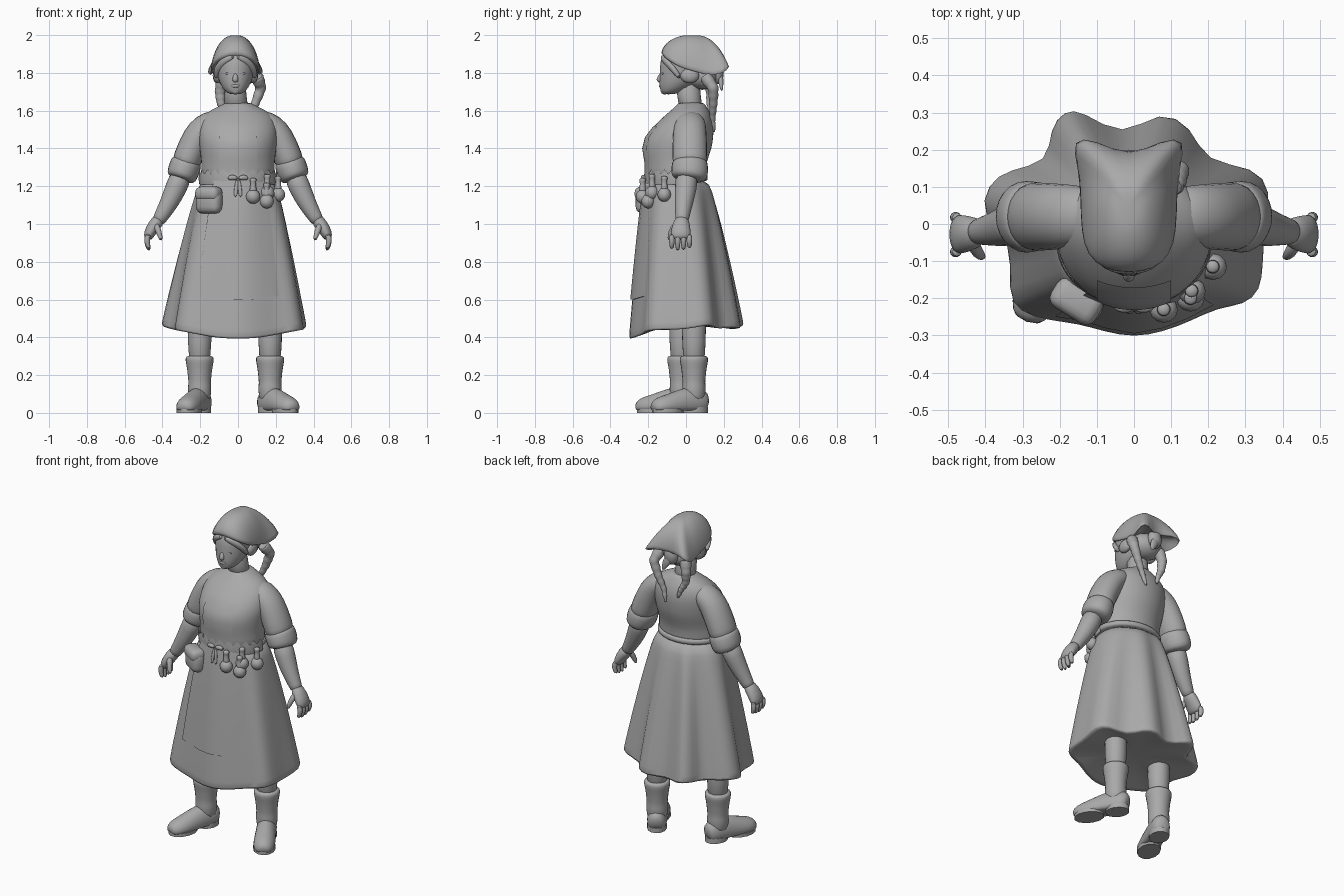
import bpy
import bmesh
import math
from mathutils import Vector, Matrix

default_cube = bpy.data.objects.get("Cube")
if default_cube:
    bpy.data.objects.remove(default_cube, do_unlink=True)

grey = bpy.data.materials.new("clay_grey")
grey.use_nodes = True
tone = (0.4, 0.4, 0.4, 1)
grey.diffuse_color = tone
grey.node_tree.nodes["Principled BSDF"].inputs["Base Color"].default_value = tone

AXIS_X, AXIS_Y, AXIS_Z = Vector((1, 0, 0)), Vector((0, 1, 0)), Vector((0, 0, 1))


def finish(name, bm, subdivide=0, angle=50):
    """Turn a bmesh into a shaded object with the shared material."""
    bmesh.ops.recalc_face_normals(bm, faces=bm.faces)
    mesh = bpy.data.meshes.new(name)
    bm.to_mesh(mesh)
    bm.free()
    mesh.materials.append(grey)
    mesh.shade_smooth()
    mesh.set_sharp_from_angle(angle=math.radians(angle))
    obj = bpy.data.objects.new(name, mesh)
    bpy.context.collection.objects.link(obj)
    if subdivide:
        modifier = obj.modifiers.new("smooth", 'SUBSURF')
        modifier.levels = modifier.render_levels = subdivide
    return obj


def skin(name, rings, closed=True, subdivide=0, angle=50):
    """Bridge equal-length rows of points with quads, capping closed ends."""
    bm = bmesh.new()
    rows = [[bm.verts.new(p) for p in ring] for ring in rings]
    count = len(rows[0])
    for low, high in zip(rows, rows[1:]):
        for i in range(count if closed else count - 1):
            j = (i + 1) % count
            bm.faces.new((low[i], low[j], high[j], high[i]))
    if closed:
        bm.faces.new(rows[0])
        bm.faces.new(rows[-1])
    return finish(name, bm, subdivide, angle)


def loft(name, stations, side=1, sides=12, flat=False, ref=AXIS_Y, subdivide=1,
         floor=None, place=None):
    """Sweep ellipses along stations of (x, y, z, radius_a, radius_b)."""
    centers = [Vector(s[:3]) for s in stations]
    rings = []
    for k, station in enumerate(stations):
        after = centers[min(k + 1, len(centers) - 1)]
        along = (after - centers[max(k - 1, 0)]).normalized()
        if flat:
            along = AXIS_Z
        a = along.cross(ref).normalized()
        b = a.cross(along)
        ring = []
        for i in range(sides):
            turn = math.tau * i / sides
            p = centers[k] + a * station[3] * math.cos(turn) + b * station[4] * math.sin(turn)
            if floor is not None:
                p.z = max(p.z, floor)
            if place:
                p = place @ p
            ring.append((p.x * side, p.y, p.z))
        rings.append(ring)
    return skin(name, rings, subdivide=subdivide, angle=80)


def ball(name, center, size):
    bm = bmesh.new()
    matrix = Matrix.Translation(center) @ Matrix.Diagonal((*size, 1))
    bmesh.ops.create_uvsphere(bm, u_segments=12, v_segments=8, radius=1, matrix=matrix)
    return finish(name, bm, angle=80)


def box(name, center, size, turn, bevel):
    bm = bmesh.new()
    matrix = (Matrix.Translation(center) @ Matrix.Rotation(turn, 4, 'Z')
              @ Matrix.Diagonal((*size, 1)))
    bmesh.ops.create_cube(bm, size=1, matrix=matrix)
    bmesh.ops.bevel(bm, geom=bm.edges[:], offset=bevel, segments=3, affect='EDGES', profile=0.5)
    return finish(name, bm)


# Skirt: folded hem outline blended up to an oval waist
HEM = [(.23, -.225), (.15, -.265), (.08, -.292), (0, -.308), (-.08, -.292), (-.15, -.27),
       (-.23, -.262), (-.315, -.24), (-.345, -.185), (-.325, -.05), (-.42, .02), (-.4, .11),
       (-.34, .15), (-.23, .165), (-.23, .26), (-.19, .31), (-.14, .31), (-.03, .23),
       (.07, .315), (.16, .265), (.19, .165), (.33, .158), (.375, .09), (.355, 0),
       (.35, -.11), (.345, -.18), (.3, -.22)]


def skirt_point(column, t, lift=0):
    x, y = HEM[column]
    hem_z = 0.39 + 0.19 * max(abs(x) - 0.1, 0) + 0.19 * max(y, 0)
    turn = math.atan2((y + 0.05) / 0.27, x / 0.37)
    waist = Vector((0.195 * math.cos(turn), -0.05 + 0.163 * math.sin(turn), 1.25))
    point = waist.lerp(Vector((x, y, hem_z)), t ** 0.8)
    point.z = 1.25 + (hem_z - 1.25) * t
    return point + Vector((lift * math.cos(turn), lift * math.sin(turn), 0))


skirt_rings = [[skirt_point(c, r / 10) for c in range(len(HEM))] for r in range(11)]
skirt_rings.append([Vector((p.x * .98, p.y * .98, p.z + .002)) for p in skirt_rings[-1]])
skirt_rings.append([Vector((p.x * .5, p.y * .5, .46)) for p in skirt_rings[-1]])
skin("skirt", skirt_rings, subdivide=1, angle=120)

# Apron laid over the front of the skirt
skin("apron", [[skirt_point(c, r * 0.755 / 8, 0.006) for c in range(7)] for r in range(9)]
     + [[skirt_point(c, 0.755, -0.01) for c in range(7)]], closed=False, angle=60)

# Bodice
TORSO = [(0, -.05, 1.22, .2, .165), (0, -.058, 1.27, .197, .16), (0, -.055, 1.33, .195, .165),
         (0, -.046, 1.4, .205, .185), (0, -.035, 1.46, .212, .181), (0, -.01, 1.52, .208, .16),
         (0, .01, 1.57, .19, .128), (0, .022, 1.605, .145, .098), (0, .027, 1.63, .085, .076),
         (0, .028, 1.645, .066, .066)]
loft("bodice", TORSO, sides=24, flat=True)
loft("waistband", [(0, -.05, z, .202 - inset, .167 - inset)
                   for z, inset in ((1.225, .01), (1.23, 0), (1.26, 0), (1.265, .01))],
     sides=24, flat=True)

# Gathered frill along the front of the waist
skin("waist_frill", [[(r * .205 * math.cos(a), -.05 + r * .17 * math.sin(a), z + peak)
                      for a, peak in ((math.pi * (1 + i / 24), height * (i % 2))
                                      for i in range(25))]
                     for r, z, height in ((1, 1.21, 0), (1.02, 1.24, 0), (1, 1.265, .025))],
     closed=False)

# Apron bib, a thin plate that follows the chest
bib_rows = []
for _, yc, z, rx, ry in TORSO[1:6]:
    bib_rows.append([(x / 50, yc - 0.001 - ry * math.sqrt(1 - (x / 50 / rx) ** 2), z)
                     for x in range(-5, 6)])
skin("apron_bib", bib_rows, closed=False)

# Apron bow
for s in (1, -1):
    loft("bow_loop", [(.0, -.225, 1.24, .008, .01), (.03, -.23, 1.25, .018, .014),
                      (.055, -.22, 1.24, .01, .01)], side=s, sides=8)
    loft("bow_tail", [(.004, -.225, 1.24, .008, .008), (.01, -.234, 1.19, .012, .006),
                      (.014, -.24, 1.14, .01, .005)], side=s, sides=8)

# Arms
for s, label in ((1, "left"), (-1, "right")):
    loft(label + "_sleeve", [(.09, .025, 1.555, .055, .07), (.15, .022, 1.535, .07, .086),
                             (.2, .02, 1.49, .08, .092), (.236, .02, 1.42, .08, .095),
                             (.266, .02, 1.35, .08, .096), (.285, .02, 1.29, .076, .094)], side=s)
    loft(label + "_cuff", [(.268, .02, 1.345, .074, .085), (.273, .02, 1.325, .086, .099),
                           (.287, .02, 1.285, .087, .102), (.3, .018, 1.25, .084, .1),
                           (.306, .015, 1.232, .066, .075)], side=s)
    loft(label + "_forearm", [(.295, .005, 1.27, .062, .065), (.328, 0, 1.19, .06, .06),
                              (.365, -.012, 1.11, .051, .051), (.413, -.02, 1.03, .038, .037),
                              (.425, -.022, 1.01, .035, .036)], side=s)
    loft(label + "_palm", [(.41, -.02, 1.035, .036, .036), (.445, -.026, .99, .036, .05),
                           (.47, -.028, .95, .032, .056), (.48, -.028, .915, .02, .05)], side=s)
    for f in range(4):
        y = -.075 + f * .031
        drop = (.01, 0, .004, .015)[f]
        loft(label + "_finger", [(.474, y, .95, .018, .016), (.486, y, .905, .017, .017),
                                 (.468, y, .856 + drop, .011, .011)], side=s, sides=8)
    loft(label + "_thumb", [(.435, -.05, 1, .02, .022), (.42, -.08, .96, .017, .018),
                            (.405, -.09, .91, .011, .011)], side=s, sides=8)

# Legs and boots, each foot turned out
for label, x, y, turn in (("left", .17, .042, 30), ("right", -.203, -.025, -20)):
    place = Matrix.Translation((x, y, 0)) @ Matrix.Rotation(math.radians(turn), 4, 'Z')
    loft(label + "_leg", [(0, 0, z, r, r) for z, r in ((.25, .06), (.35, .063), (.6, .075))],
         place=place)
    loft(label + "_boot_shaft", [(0, 0, z, r, r) for z, r in
                                 ((.05, .058), (.1, .062), (.13, .066), (.16, .061), (.2, .066),
                                  (.24, .07), (.28, .08), (.3, .076), (.302, .055))],
         place=place)
    loft(label + "_boot_foot", [(0, .078, .045, .045, .035), (0, .05, .055, .08, .058),
                                (0, -.02, .055, .088, .06), (0, -.09, .045, .08, .062),
                                (0, -.16, .035, .064, .066), (0, -.215, .03, .056, .06),
                                (0, -.255, .025, .03, .035)],
         ref=AXIS_X, floor=.012, place=place)
    loft(label + "_boot_heel", [(0, .01, z, .056, .07) for z in (0, .03)], flat=True,
         subdivide=0, place=place)
    loft(label + "_boot_sole", [(0, -.16, z, .064, .09) for z in (0, .02)], flat=True,
         subdivide=0, place=place)

# Neck and head
HX = -0.014
loft("neck", [(HX / 2, .03, 1.6, .074, .07), (HX, .015, 1.67, .058, .062),
              (HX, .01, 1.76, .062, .072)], flat=True)
loft("head", [(HX, -.094, 1.686, .028, .034), (HX, -.074, 1.702, .056, .062),
              (HX, -.04, 1.745, .085, .104), (HX, -.02, 1.8, .1, .12),
              (HX, 0, 1.86, .11, .14), (HX, .01, 1.92, .104, .125),
              (HX, .03, 1.97, .06, .07)], sides=20, flat=True)
loft("nose", [(HX, -.122, 1.805, .009, .01), (HX, -.134, 1.782, .013, .014),
              (HX, -.145, 1.763, .019, .018), (HX, -.136, 1.75, .013, .01)], sides=8)
ball("lips", (HX, -.13, 1.731), (.026, .013, .011))
ball("chin", (HX, -.112, 1.703), (.028, .022, .017))

# Kerchief: rounded dome that opens into two flared back corners
HALF_RIM = [(0, -.135, 1.9), (.07, -.128, 1.885), (.118, -.085, 1.85), (.132, -.02, 1.81),
            (.132, .07, 1.785), (.142, .15, 1.755), (.17, .245, 1.8), (.095, .235, 1.83),
            (0, .175, 1.8)]
rim = HALF_RIM + [(-x, y, z) for x, y, z in HALF_RIM[-2:0:-1]]
rim = [Vector((x + HX, y, z)) for x, y, z in rim]
apex = Vector((HX, .04, 2.003))
dome = []
for k in range(1, 9):
    a = k / 8 * math.pi / 2
    out, down = math.sin(a) ** 0.9, 1 - math.cos(a)
    ring = []
    for p in rim:
        way = p - apex
        flat_way = Vector((way.x, way.y, 0)).normalized()
        oval = Vector((flat_way.x * .135, flat_way.y * .175, way.z))
        way = oval.lerp(way, (k / 8) ** 2)
        ring.append(apex + Vector((way.x * out, way.y * out, way.z * down)))
    dome.append(ring)
dome.append([Vector((HX + (p.x - HX) * .6, .04 + (p.y - .04) * .6, 1.85)) for p in rim])
skin("kerchief", dome, subdivide=1, angle=100)
ball("kerchief_knot", (HX, .165, 1.8), (.045, .035, .06))
loft("kerchief_tail", [(HX, .18, 1.79, .03, .02), (.01, .185, 1.75, .028, .015),
                       (.03, .19, 1.7, .006, .006)], sides=8)

# Face details and hair
for s, label in ((1, "left"), (-1, "right")):
    ball(label + "_eye", (HX + s * .036, -.121, 1.797), (.017, .009, .007))
    loft(label + "_fringe", [(HX + s * .005, -.128, 1.888, .012, .012),
                             (HX + s * .055, -.115, 1.868, .022, .016),
                             (HX + s * .096, -.07, 1.825, .026, .018),
                             (HX + s * .103, -.03, 1.77, .012, .014)], sides=8)
    ball(label + "_side_hair", (HX + s * .095, .02, 1.785), (.025, .05, .04))
ball("back_hair", (HX, .085, 1.785), (.1, .085, .075))
BRAIDS = {"left": [(.1, .1, 1.785), (.122, .145, 1.72), (.09, .145, 1.635), (.055, .14, 1.56),
                   (.035, .15, 1.485)],
          "right": [(-.08, .12, 1.77), (-.095, .135, 1.7), (-.09, .13, 1.635),
                    (-.06, .14, 1.58), (-.045, .145, 1.53)]}
for label, path in BRAIDS.items():
    strand = []
    for k, (p, q) in enumerate(zip(path, path[1:])):
        for part in range(4):
            r = .041 - .0018 * (4 * k + part) - .007 * (part % 2)
            strand.append((*Vector(p).lerp(Vector(q), part / 4), r, r))
    strand.append((*path[-1], .006, .006))
    loft(label + "_braid", strand, sides=10)

# Belt pouch with flap
pouch_turn = math.radians(-32)
box("pouch", (-.152, -.205, 1.118), (.145, .085, .125), pouch_turn, .035)
box("pouch_flap", (-.155, -.208, 1.16), (.14, .09, .075), pouch_turn, .03)

# Hanging flasks
for x, y, z in ((.08, -.23, 1.145), (.152, -.2, 1.12), (.155, -.18, 1.165), (.212, -.115, 1.155)):
    ball("flask_body", (x, y, z), (.038, .036, .038))
    loft("flask_neck", [(x, y, z + .02, .026, .026), (x, y, z + .05, .017, .017),
                        (x, y, z + .075, .015, .015), (x, y, z + .085, .021, .021),
                        (x, y, z + .1, .017, .017)], sides=8)
